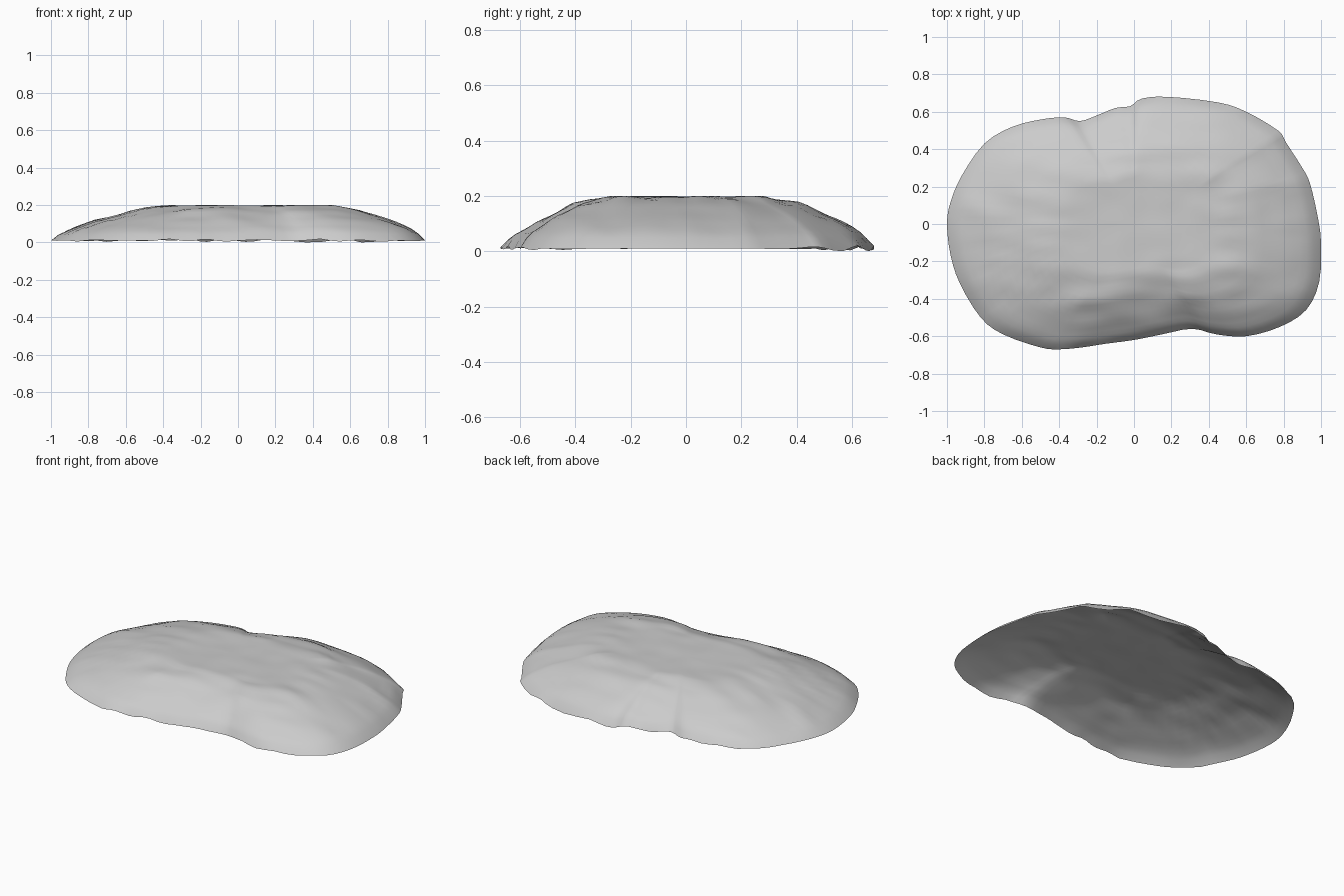
import bpy
import bmesh
from mathutils import Vector, noise

if "Cube" in bpy.data.objects:
    bpy.data.objects.remove(bpy.data.objects["Cube"])

# Outline of the rim, counter-clockwise, in hundredths
RIM = [(100, -10), (98, 5), (94, 22), (90, 30), (81, 44), (77, 50), (60, 60),
       (45, 65), (18, 68), (4, 67), (-2, 63), (-10, 62), (-20, 58), (-29, 55),
       (-37, 57), (-49, 56), (-65, 52), (-80, 43), (-92, 26), (-98, 12),
       (-100, 0), (-98, -17), (-93, -32), (-82, -50), (-70, -59), (-50, -66),
       (-40, -67), (-28, -66), (-15, -64), (0, -62), (15, -59), (31, -56),
       (44, -59), (60, -60), (78, -55), (92, -46), (99, -31)]
# Height of the dome against the fraction of the way out to the rim
PROFILE = [(0, .197), (.44, .197), (.52, .188), (.62, .17), (.8, .115),
           (.92, .068), (1, .022)]
RINGS = 26


def lerp_profile(s):
    for (a, za), (b, zb) in zip(PROFILE, PROFILE[1:]):
        if s <= b:
            return za + (zb - za) * (s - a) / (b - a)
    return PROFILE[-1][1]


def smooth_loop(points, steps):
    """Closed Catmull-Rom curve through the points."""
    pts = [Vector((x, y, 0)) / 100 for x, y in points]
    n, out = len(pts), []
    for i in range(n):
        p, q, r, s = (pts[(i + k) % n] for k in (-1, 0, 1, 2))
        for j in range(steps):
            t = j / steps
            out.append(q + (r - p) * t / 2 + (p * 2 - q * 5 + r * 4 - s) * t * t / 2
                       + (q * 3 - p - r * 3 + s) * t ** 3 / 2)
    return out


def surface_point(edge, s):
    """Point on the weathered dome, with a ragged rim and a worn flat top."""
    p = edge * s
    slope = min(1, max(0, (s - .3) / .2)) * min(1, (1 - s) / .1)
    # The right end is fuller than the left
    shifted = min(1, max(0, s - .04 * p.x * (1 - s) * 4))
    z = lerp_profile(shifted)
    # Long ledges on the slopes and broad, shallow lumps on top
    z += .011 * slope * noise.noise(Vector((p.x * 4, p.y * 11, 3)))
    z += .005 * noise.noise(Vector((p.x * 7, p.y * 7, 8))) * (1 - s ** 6)
    if s > .97:
        z += .018 * noise.noise(Vector((p.x * 8, p.y * 8, 1))) * (1 - abs(p.x) ** 4)
    return Vector((p.x, p.y, min(.2, max(0, z))))


# Open, hollow rock shell made of concentric rings
bm = bmesh.new()
loop = smooth_loop(RIM, 3)
count = len(loop)
centre = bm.verts.new((0, 0, .197))
previous = None
for k in range(1, RINGS + 1):
    ring = [bm.verts.new(surface_point(e, k / RINGS)) for e in loop]
    for i in range(count):
        j = (i + 1) % count
        if previous:
            bm.faces.new((previous[i], ring[i], ring[j], previous[j]))
        else:
            bm.faces.new((centre, ring[i], ring[j]))
    previous = ring
# Rest the lowest point of the rim on the ground
low = min(v.co.z for v in bm.verts)
for v in previous:
    v.co.z -= low
mesh = bpy.data.meshes.new("rock_shell")
bm.to_mesh(mesh)
bm.free()
rock = bpy.data.objects.new("rock_shell", mesh)
bpy.context.collection.objects.link(rock)

# Pale stone
stone = bpy.data.materials.new("stone_grey")
stone.use_nodes = True
colour = (.6, .6, .6, 1)
stone.diffuse_color = colour
stone.node_tree.nodes["Principled BSDF"].inputs["Base Color"].default_value = colour
mesh.materials.append(stone)

bpy.context.view_layer.objects.active = rock
rock.select_set(True)
bpy.ops.object.shade_smooth_by_angle(angle=.7)
